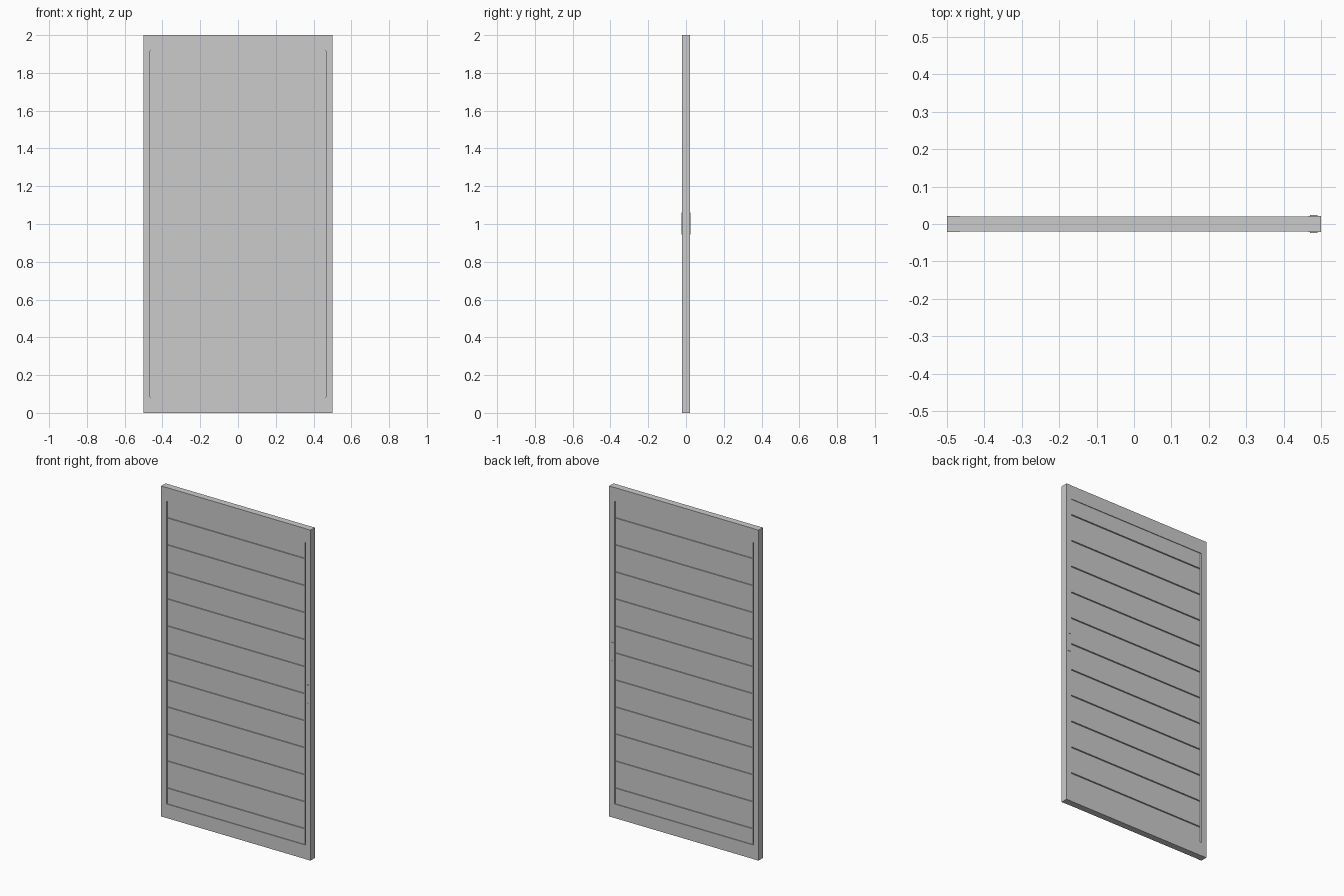
import bpy

if "Cube" in bpy.data.objects:
    bpy.data.objects.remove(bpy.data.objects["Cube"])

def box(name, x0, x1, y, z0, z1):
    """Box symmetric in depth, reaching from -y to +y."""
    bpy.ops.mesh.primitive_cube_add(size=1, location=((x0 + x1) / 2, 0, (z0 + z1) / 2))
    o = bpy.context.object
    o.name = name
    o.scale = (x1 - x0, 2 * y, z1 - z0)
    bpy.ops.object.transform_apply(location=False, rotation=False, scale=True)
    return o

HALF, STILE_IN, RAIL = 0.5, 0.465, 0.085
DEPTH = 0.021

# Outer frame: two stiles, and two rails set between them
for side, x0, x1 in (("left", -HALF, -STILE_IN), ("right", STILE_IN, HALF)):
    box(side + "_stile", x0, x1, DEPTH, 0, 2)
for name, z0, z1 in (("bottom_rail", 0, RAIL), ("top_rail", 2 - RAIL, 2)):
    box(name, -STILE_IN, STILE_IN, DEPTH - 0.001, z0, z1)

# Core sheet closing the gaps behind the planks
box("core_panel", -STILE_IN, STILE_IN, 0.010, RAIL, 2 - RAIL)

# Horizontal planks on both faces, parted by narrow grooves
GAP, PITCH = 0.006, 0.1635
seams = [1 + PITCH * i for i in range(-5, 6)]
edges = [RAIL - GAP / 2] + seams + [2 - RAIL + GAP / 2]
for i, (a, b) in enumerate(zip(edges, edges[1:])):
    box(f"plank_{i + 1}", -0.460, 0.460, 0.016, a + GAP / 2, b - GAP / 2)

# Flush pull on the right stile: raised rim with a lower plate inside
X0, X1, Z0, Z1, R = 0.470, 0.491, 0.945, 1.06, 0.004
box("pull_plate", X0 + R, X1 - R, 0.022, Z0 + R, Z1 - R)
for name, dims in (("left", (X0, X0 + R, Z0, Z1)), ("right", (X1 - R, X1, Z0, Z1)),
                   ("bottom", (X0 + R, X1 - R, Z0, Z0 + R)),
                   ("top", (X0 + R, X1 - R, Z1 - R, Z1))):
    box("pull_rim_" + name, dims[0], dims[1], 0.024, dims[2], dims[3])
